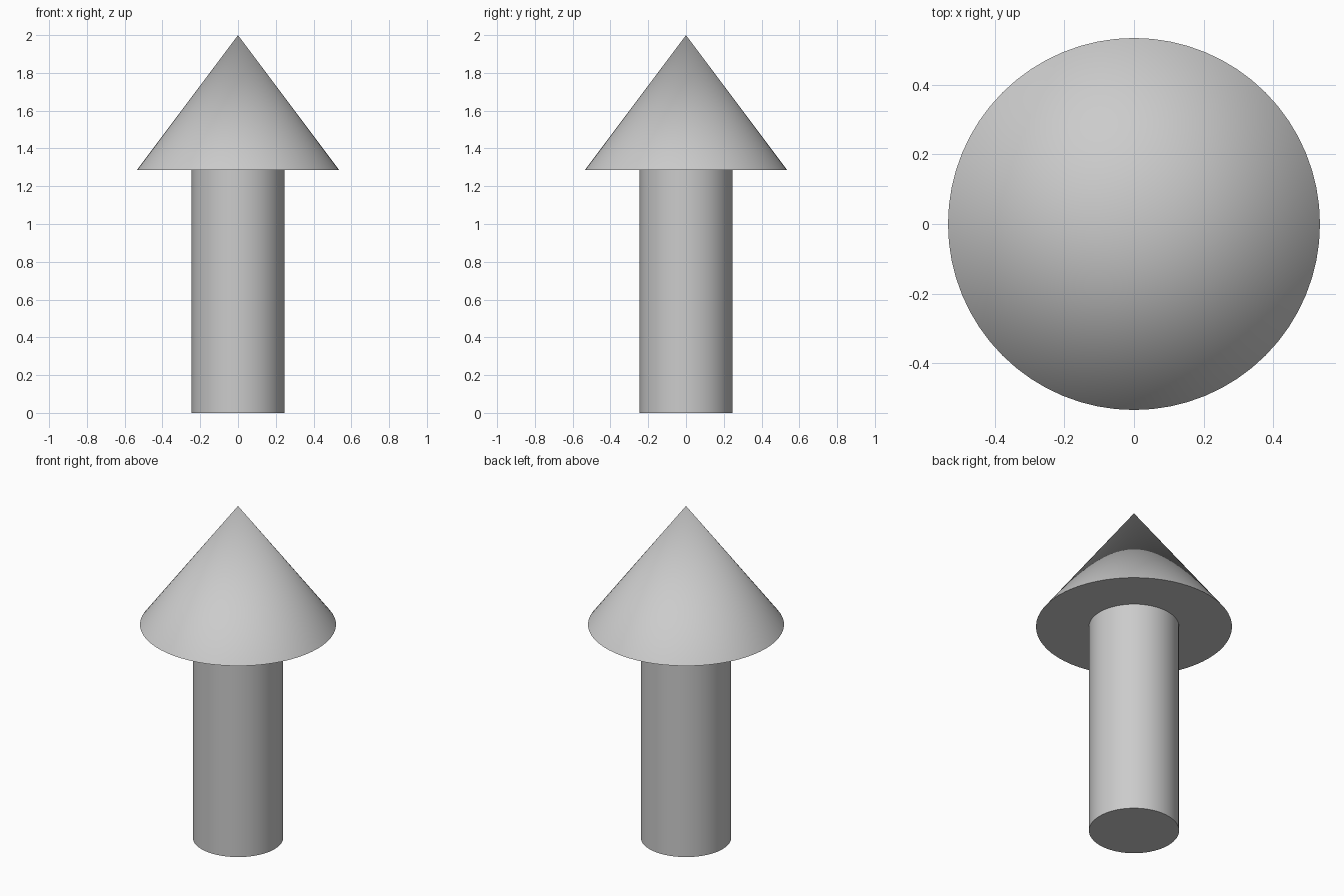
import bpy

if "Cube" in bpy.data.objects:
    bpy.data.objects.remove(bpy.data.objects["Cube"])

SIDES = 64
SHAFT_RADIUS = 0.246
HEAD_RADIUS = 0.535
HEAD_BASE = 1.286
TOP = 2.0


def smooth(name):
    obj = bpy.context.object
    obj.name = name
    bpy.ops.object.shade_smooth_by_angle()


# Straight round shaft standing on the ground
bpy.ops.mesh.primitive_cylinder_add(vertices=SIDES, radius=SHAFT_RADIUS,
                                    depth=HEAD_BASE, location=(0, 0, HEAD_BASE / 2))
smooth("arrow_shaft")

# Conical head with a flat underside
bpy.ops.mesh.primitive_cone_add(vertices=SIDES, radius1=HEAD_RADIUS, radius2=0,
                                depth=TOP - HEAD_BASE,
                                location=(0, 0, (TOP + HEAD_BASE) / 2))
smooth("arrow_head")
